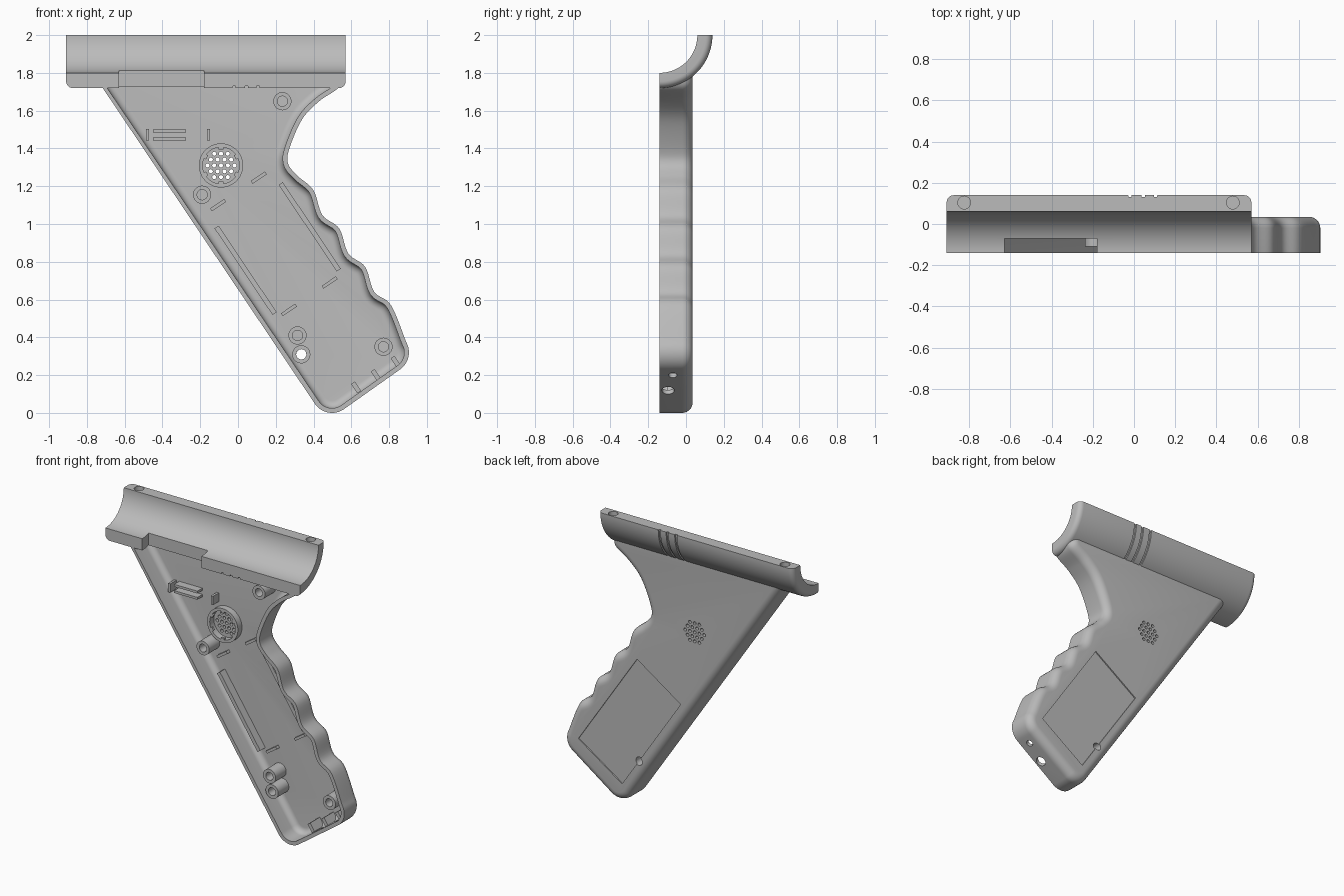
import bpy, bmesh
from math import sin, cos, pi, radians, sqrt
from mathutils import Vector, Matrix

if "Cube" in bpy.data.objects:
    bpy.data.objects.remove(bpy.data.objects["Cube"])

grey = bpy.data.materials.new("plain grey")
grey.use_nodes = True
COL = (0.5, 0.5, 0.5, 1)
grey.diffuse_color = COL
grey.node_tree.nodes["Principled BSDF"].inputs["Base Color"].default_value = COL

FRONT, BACK, FLOOR = -0.14, 0.035, 0.005
ALONG = Vector((0.557, 0, -0.83))     # down the grip
ACROSS = Vector((0.83, 0, 0.557))     # across the grip


def finish(bm, name):
    bmesh.ops.recalc_face_normals(bm, faces=bm.faces)
    me = bpy.data.meshes.new(name)
    bm.to_mesh(me)
    bm.free()
    me.materials.append(grey)
    ob = bpy.data.objects.new(name, me)
    bpy.context.collection.objects.link(ob)
    return ob


def activate(ob):
    bpy.ops.object.select_all(action='DESELECT')
    ob.select_set(True)
    bpy.context.view_layer.objects.active = ob


def smooth(ob):
    activate(ob)
    bpy.ops.object.shade_smooth_by_angle(angle=radians(30))


def loft(bm, rings):
    """Skin between closed rings of points; returns the vertex rings."""
    vs = [[bm.verts.new(p) for p in r] for r in rings]
    n = len(vs[0])
    for a, b in zip(vs, vs[1:]):
        for i in range(n):
            j = (i + 1) % n
            bm.faces.new((a[i], a[j], b[j], b[i]))
    return vs


def add_box(bm, centre, half_u, half_w, y0, y1, u=Vector((1, 0, 0)), w=Vector((0, 0, 1))):
    c = Vector((centre[0], 0, centre[1]))
    rings = [[c + u * half_u * a + w * half_w * b + Vector((0, y, 0))
              for a, b in ((-1, -1), (1, -1), (1, 1), (-1, 1))] for y in (y0, y1)]
    vs = loft(bm, rings)
    bm.faces.new(vs[0])
    bm.faces.new(vs[1])


def add_cylinder(bm, centre, axis, r, depth, seg=24):
    rot = Vector(axis).to_track_quat('Z', 'Y').to_matrix().to_4x4()
    bmesh.ops.create_cone(bm, cap_ends=True, segments=seg, radius1=r, radius2=r,
                          depth=depth, matrix=Matrix.Translation(centre) @ rot)


def tube(name, x, z, r_in, r_out, y0, y1, seg=32):
    bm = bmesh.new()
    prof = ((r_in, y0), (r_out, y0), (r_out, y1), (r_in, y1), (r_in, y0))
    loft(bm, [[(x + r * cos(2 * pi * i / seg), y, z + r * sin(2 * pi * i / seg))
               for i in range(seg)] for r, y in prof])
    bmesh.ops.remove_doubles(bm, verts=bm.verts, dist=1e-5)
    smooth(finish(bm, name))


def cut(ob, bm):
    cutter = finish(bm, "cutter")
    cutter.hide_render = True
    m = ob.modifiers.new("cut", 'BOOLEAN')
    m.operation, m.solver, m.object = 'DIFFERENCE', 'EXACT', cutter
    activate(ob)
    bpy.ops.object.modifier_apply(modifier="cut")
    bpy.data.objects.remove(cutter)


# Handle outline: straight front edge, two round corners, finger waves, web curve
def arc(cx, cz, r, a0, a1, n=14):
    return [Vector((cx + r * cos(radians(a0 + (a1 - a0) * i / n)),
                    cz + r * sin(radians(a0 + (a1 - a0) * i / n)))) for i in range(n + 1)]


def spline(keys, n=7):
    out = []
    for a, b, c, d in zip(keys, keys[1:], keys[2:], keys[3:]):
        for i in range(n):
            t = i / n
            out.append(0.5 * (2 * b + (c - a) * t + (2 * a - 5 * b + 4 * c - d) * t * t
                              + (3 * b - a - 3 * c + d) * t ** 3))
    return out


corners = arc(0.498, 0.11, 0.11, 214, 303) + arc(0.795, 0.32, 0.11, 303, 390)
step = Vector((-0.137, 0.203))
waves = [Vector((0.81, 0.57)) + step * k + off for k in range(4)
         for off in (Vector((0.048, -0.132)), Vector((0, 0)))]
web = [Vector(p) for p in ((0.315, 1.255), (0.265, 1.32), (0.272, 1.4), (0.34, 1.555),
                           (0.43, 1.65), (0.53, 1.72), (0.55, 1.785), (0.56, 1.82))]
path = [Vector((-0.76, 1.785))] + corners[:-1] + spline([corners[-2], corners[-1]] + waves[1:] + web)
path.append(web[-2])


def inset(d, y, top):
    pts = []
    for i, p in enumerate(path):
        t = (path[min(i + 1, len(path) - 1)] - path[max(i - 1, 0)]).normalized()
        nrm = Vector((-t.y, t.x))
        if i in (0, len(path) - 1):
            pts.append((p.x + d / nrm.x, y, top))
        else:
            pts.append((p.x + nrm.x * d, y, p.y + nrm.y * d))
    return pts


def fillet(d0, r, y_end, top):
    return [inset(d0 + r * (1 - cos(a)), y_end - r + r * sin(a), top)
            for a in (pi / 2 * k / 7 for k in range(8))]


bm = bmesh.new()
OUT, INN = 1.785, 1.775
rings = fillet(0, 0.055, BACK, OUT)[::-1] + [inset(0, FRONT, OUT), inset(0.025, FRONT, INN)]
vs = loft(bm, rings + fillet(0.025, 0.04, FLOOR, INN))
bm.faces.new(vs[0])
bm.faces.new(vs[-1])
handle = finish(bm, "handle_shell")

# Battery cover recess on the back
bm = bmesh.new()
add_box(bm, (0.405, 0.565), 0.4, 0.2, BACK - 0.008, BACK + 0.05, ALONG, ACROSS)
cut(handle, bm)

# Speaker grille, screw hole and cable holes
SPK = Vector((-0.09, 0, 1.31))
bm = bmesh.new()
for i in range(-2, 3):
    for j in range(-2, 3):
        if abs(i + j) <= 2:
            add_cylinder(bm, SPK + Vector(((i + j / 2) * 0.036, 0.02, j * 0.031)), (0, 1, 0), 0.011, 0.1, 12)
add_cylinder(bm, (0.335, 0.02, 0.31), (0, 1, 0), 0.027, 0.1)
add_cylinder(bm, (0.70, -0.095, 0.12), ALONG, 0.033, 0.16)
add_cylinder(bm, (0.815, -0.07, 0.2), ALONG, 0.022, 0.16)
cut(handle, bm)


# Opening between handle and barrel
def opening():
    b = bmesh.new()
    add_box(b, (-0.405, 1.755), 0.225, 0.058, -0.2, -0.07)
    return b


cut(handle, opening())
smooth(handle)

# Barrel trough: quarter ring, rounded ends, three decorative grooves
R_IN, R_OUT, X0, X1, RE = 0.2, 0.28, -0.91, 0.57, 0.035
ends = [(RE * (1 - cos(a)), RE * (1 - sin(a))) for a in (pi / 2 * k / 6 for k in range(7))]
stations = [(X0 + dx, R_OUT - dr) for dx, dr in ends]
for gx in (-0.02, 0.045, 0.105):
    stations += [(gx + dx, R_OUT - dr) for dx, dr in ((-0.008, 0), (-0.0075, 0.01), (0.0075, 0.01), (0.008, 0))]
stations += [(X1 - dx, R_OUT - dr) for dx, dr in reversed(ends)]
SEG = 28
bm = bmesh.new()
rings = []
for x, r in stations:
    angles = [pi / 2 * k / SEG for k in range(SEG + 1)]
    rings.append([(x, FRONT + r * sin(a), 2 - r * cos(a)) for a in angles]
                 + [(x, FRONT + R_IN * sin(a), 2 - R_IN * cos(a)) for a in reversed(angles)])
vs = loft(bm, rings)
bm.faces.new(vs[0])
bm.faces.new(vs[-1])
barrel = finish(bm, "barrel_trough")
cut(barrel, opening())
bm = bmesh.new()
for x in (-0.825, 0.48):
    add_cylinder(bm, (x, 0.104, 2), (0, 0, 1), 0.031, 0.06)
cut(barrel, bm)
smooth(barrel)

# Screw posts and speaker ring
for k, (x, z) in enumerate(((0.235, 1.65), (-0.19, 1.155), (0.315, 0.41), (0.335, 0.31), (0.77, 0.35))):
    tube("screw_post_%d" % (k + 1), x, z, 0.027, 0.048, -0.11, FLOOR + 0.005)
tube("speaker_ring", SPK.x, SPK.z, 0.097, 0.117, -0.04, FLOOR + 0.005, 48)

# Speaker retaining tabs
bm = bmesh.new()
for k in range(6):
    a = radians(30 + 60 * k)
    u, w = Vector((cos(a), 0, sin(a))), Vector((-sin(a), 0, cos(a)))
    c = SPK + u * 0.093
    add_box(bm, (c.x, c.z), 0.008, 0.012, -0.04, -0.025, u, w)
finish(bm, "speaker_tabs")

# Battery rails, stops and switch holder ribs
bm = bmesh.new()
for c in ((0.04, 0.755), (0.38, 0.985)):
    add_box(bm, c, 0.276, 0.013, -0.05, FLOOR + 0.005, ALONG, ACROSS)
for c in ((0.11, 1.245), (-0.105, 1.1), (0.485, 0.69), (0.27, 0.545)):
    add_box(bm, c, 0.045, 0.009, -0.025, FLOOR + 0.005, ACROSS, ALONG)
finish(bm, "battery_ribs")
bm = bmesh.new()
for x in (-0.48, -0.157):
    add_box(bm, (x, 1.472), 0.008, 0.03, -0.06, FLOOR + 0.005)
for z in (1.493, 1.45):
    add_box(bm, (-0.362, z), 0.088, 0.008, -0.05, FLOOR + 0.005)
finish(bm, "switch_ribs")

# Cable saddles by the bottom wall
bm = bmesh.new()
for c in ((0.625, 0.135), (0.73, 0.2), (0.835, 0.27)):
    add_box(bm, c, 0.03, 0.012, -0.1, FLOOR + 0.005, ALONG, ACROSS)
finish(bm, "cable_saddles")
